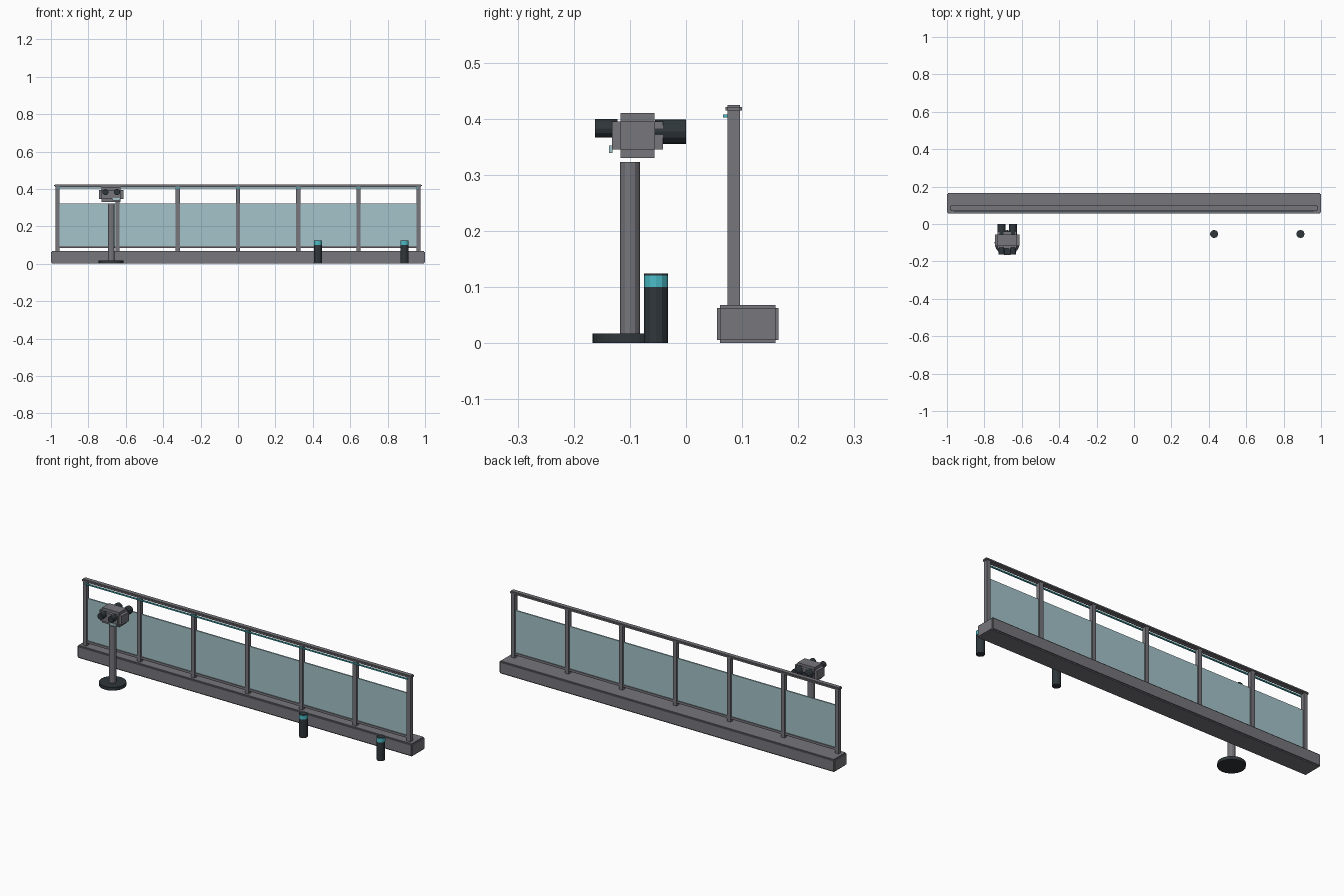
import bpy, bmesh, math
from mathutils import Matrix, Vector

if "Cube" in bpy.data.objects:
    bpy.data.objects.remove(bpy.data.objects["Cube"])


def material(name, rgb):
    m = bpy.data.materials.new(name)
    m.diffuse_color = (*rgb, 1)
    m.use_nodes = True
    m.node_tree.nodes["Principled BSDF"].inputs["Base Color"].default_value = m.diffuse_color
    return m


GREY = material("grey_metal", (0.18, 0.18, 0.20))
DARK = material("dark_metal", (0.028, 0.037, 0.043))
GLASS = material("pale_glass", (0.37, 0.55, 0.585))
TEAL = material("teal_light", (0.07, 0.50, 0.57))


def finish(name, bm, mat):
    me = bpy.data.meshes.new(name)
    bm.to_mesh(me)
    bm.free()
    me.materials.append(mat)
    ob = bpy.data.objects.new(name, me)
    bpy.context.collection.objects.link(ob)
    return ob


def add_box(bm, lo, hi):
    lo, hi = Vector(lo), Vector(hi)
    bmesh.ops.create_cube(bm, size=1, matrix=Matrix.Translation((lo + hi) / 2)
                          @ Matrix.Diagonal((*(hi - lo), 1)))


def box(name, lo, hi, mat):
    bm = bmesh.new()
    add_box(bm, lo, hi)
    return finish(name, bm, mat)


def stepped_box(name, lo, hi, step, mat):
    """Three crossing boxes, each full length on one axis: notched edges."""
    bm = bmesh.new()
    for axis in range(3):
        inset = Vector([0 if i == axis else step for i in range(3)])
        add_box(bm, Vector(lo) + inset, Vector(hi) - inset)
    return finish(name, bm, mat)


def cylinder(name, start, length, r, mat, sides=12, along_y=False):
    bm = bmesh.new()
    rot = Matrix.Rotation(-math.pi / 2, 4, 'X') if along_y else Matrix()
    bmesh.ops.create_cone(bm, cap_ends=True, segments=sides, radius1=r, radius2=r,
                          depth=length, matrix=Matrix.Translation(start) @ rot
                          @ Matrix.Translation((0, 0, length / 2)))
    return finish(name, bm, mat)


# Plinth, handrail and light strip under the rail
stepped_box("plinth", (-1, 0.055, 0), (1, 0.165, 0.068), 0.0055, GREY)
stepped_box("handrail", (-0.983, 0.07, 0.411), (0.983, 0.1, 0.425), 0.004, GREY)
box("rail_light", (-0.962, 0.066, 0.402), (0.962, 0.074, 0.408), TEAL)

# Posts, with a glass panel and bottom rail in every bay
BAY = 0.322
for i in range(7):
    x = (i - 3) * BAY
    box("post", (x - 0.011, 0.074, 0.06), (x + 0.011, 0.096, 0.413), GREY)
    if i < 6:
        a, b = x + 0.011, x + BAY - 0.011
        box("glass_panel", (a, 0.081, 0.094), (b, 0.089, 0.323), GLASS)
        box("bottom_rail", (a, 0.077, 0.083), (b, 0.093, 0.096), GREY)

# Viewer stand
CX, CY = -0.678, -0.1
cylinder("stand_base", (CX, CY, 0), 0.017, 0.067, DARK, 24)
cylinder("stand_pole", (CX, CY, 0.017), 0.306, 0.018, GREY)

# Viewer head with paired eyepieces in front and barrels behind
stepped_box("viewer_head", (CX - 0.066, -0.132, 0.33), (CX + 0.066, -0.041, 0.41),
            0.015, GREY)
for side in (-1, 1):
    x = CX + side * 0.031
    cylinder("eyepiece", (x, -0.162, 0.383), 0.04, 0.0165, DARK, 12, True)
    cylinder("barrel", (x, -0.055, 0.377), 0.055, 0.0215, DARK, 12, True)
box("front_plate", (CX + 0.008, -0.137, 0.339), (CX + 0.046, -0.131, 0.352), GLASS)

# Bollards with a lit band
for x in (0.428, 0.89):
    cylinder("bollard", (x, -0.0535, 0), 0.1, 0.0212, DARK)
    cylinder("bollard_band", (x, -0.0535, 0.1), 0.021, 0.0217, TEAL)
    cylinder("bollard_cap", (x, -0.0535, 0.121), 0.003, 0.0212, DARK)
